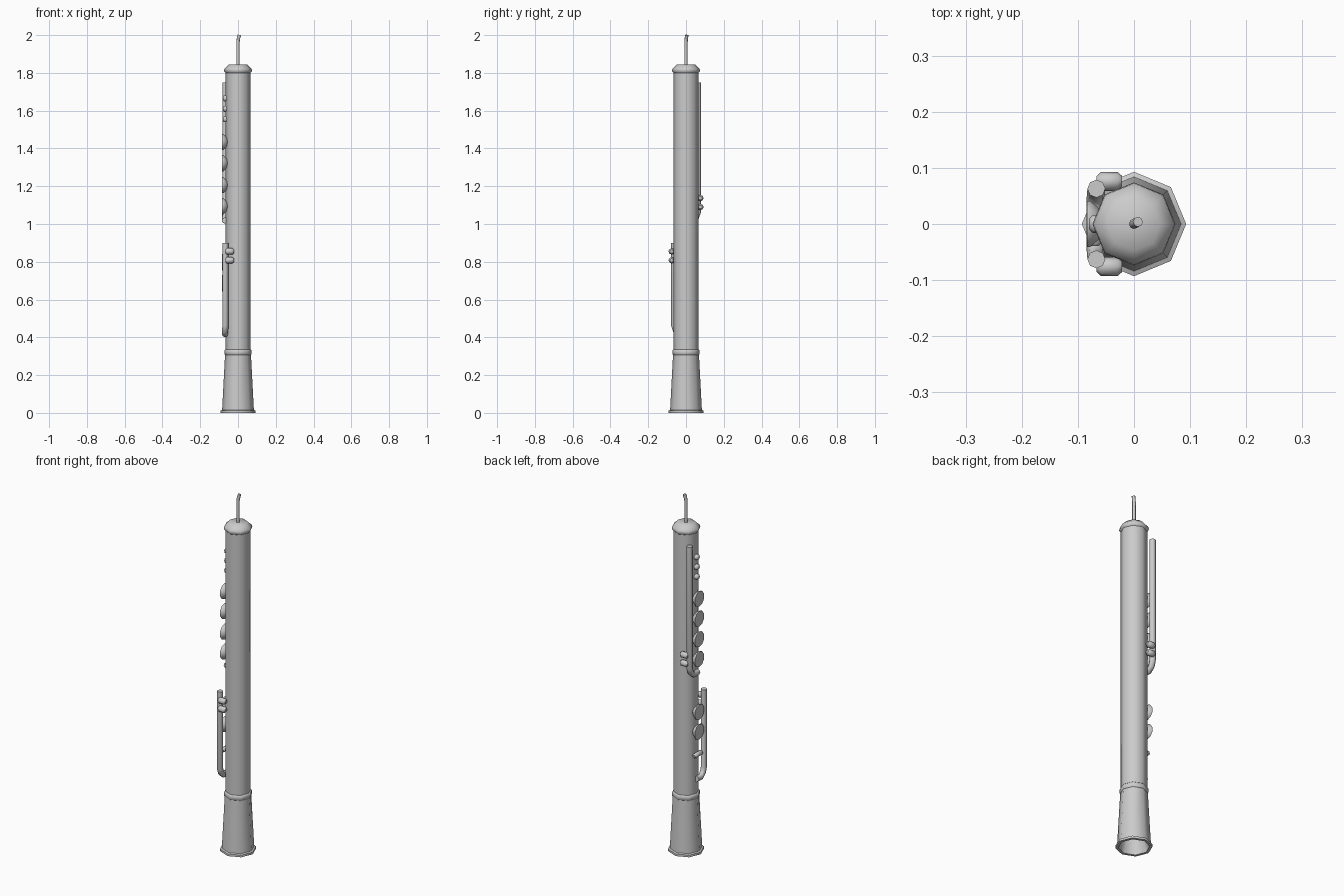
import bpy, math
from mathutils import Vector

if "Cube" in bpy.data.objects:
    bpy.data.objects.remove(bpy.data.objects["Cube"])


def mesh_object(name, verts, faces, smooth=50):
    me = bpy.data.meshes.new(name)
    me.from_pydata(verts, [], faces)
    ob = bpy.data.objects.new(name, me)
    bpy.context.collection.objects.link(ob)
    bpy.ops.object.select_all(action='DESELECT')
    ob.select_set(True)
    bpy.context.view_layer.objects.active = ob
    bpy.ops.object.mode_set(mode='EDIT')
    bpy.ops.mesh.select_all(action='SELECT')
    bpy.ops.mesh.normals_make_consistent(inside=False)
    bpy.ops.object.mode_set(mode='OBJECT')
    bpy.ops.object.shade_smooth_by_angle(angle=math.radians(smooth))
    return ob


def loft(name, rings):
    """Skin a list of equally sized rings and cap both ends."""
    n = len(rings[0])
    verts = [v for r in rings for v in r]
    faces = [list(range(n)), list(range(len(verts) - n, len(verts)))]
    for k in range(len(rings) - 1):
        for i in range(n):
            j = (i + 1) % n
            faces.append([k * n + i, k * n + j, (k + 1) * n + j, (k + 1) * n + i])
    return mesh_object(name, verts, faces)


def lathe(name, profile, axis='Z', origin=(0, 0, 0), sides=8):
    """Turn (radius, height) points about an axis."""
    rot = Vector((0, 0, 1)).rotation_difference(
        {'X': Vector((1, 0, 0)), '-X': Vector((-1, 0, 0)),
         'Y': Vector((0, 1, 0)), 'Z': Vector((0, 0, 1))}[axis])
    rings = []
    for r, h in profile:
        rings.append([rot @ Vector((r * math.cos(math.tau * i / sides),
                                    r * math.sin(math.tau * i / sides), h))
                      + Vector(origin) for i in range(sides)])
    return loft(name, rings)


def tube(name, path, radius, sides=8):
    pts = [Vector(p) for p in path]
    rings = []
    for i, p in enumerate(pts):
        t = (pts[min(i + 1, len(pts) - 1)] - pts[max(i - 1, 0)]).normalized()
        u = t.cross(Vector((1, 0, 0))).normalized()
        w = t.cross(u)
        rings.append([p + radius * (u * math.cos(math.tau * k / sides)
                                    + w * math.sin(math.tau * k / sides))
                      for k in range(sides)])
    return loft(name, rings)


def capsule(name, center, half, r, axis):
    prof = [(r * .55, -half), (r, -half + r * .5), (r, half - r * .5), (r * .55, half)]
    return lathe(name, prof, axis, center)


# Main body, collar and top cap
lathe("body", [(.066, .32), (.066, 1.81)])
lathe("collar", [(.067, .305), (.072, .31), (.072, .33), (.067, .335)])
lathe("cap", [(.066, 1.80), (.074, 1.81), (.072, 1.822), (.047, 1.845)])

# Hollow bell with flared rim
lathe("bell", [(.02, .28), (.078, 0), (.093, 0), (.093, .012), (.084, .016), (.068, .32)])

# Reed tube with bent tip
tube("reed", [(0, 0, 1.84), (0, 0, 1.965), (.003, .002, 1.985), (.007, .004, 2.0)], .009)

# Two key rods, hooked inwards at the lower end
for name, s, top, low in (("upper_rod", 1, 1.75, 1.017), ("lower_rod", -1, .90, .417)):
    y = .063 * s
    tube(name, [(-.067, y, top), (-.067, y, low + .045), (-.068, y * .85, low + .018),
                (-.069, y * .5, low), (-.069, -.006 * s, low + .002)], .016)

# Paired side keys beside each rod
for name, s, heights in (("upper_side_key", 1, (1.09, 1.137)),
                         ("lower_side_key", -1, (.808, .855))):
    for z in heights:
        capsule(name, (-.044, .076 * s, z), .023, .017, 'X')

# Round key pads along the left side
for z in (1.434, 1.322, 1.206, 1.094, .797, .686):
    lathe("key_pad", [(.022, .055), (.043, .078), (.043, .084), (.03, .085)], '-X', (0, 0, z), 10)

# Small buttons near the top and a short cross lever near the bottom
for z in (1.665, 1.61, 1.555):
    lathe("button", [(.016, .055), (.016, .074), (.009, .08)], '-X', (0, 0, z))
capsule("cross_lever", (-.07, -.005, .555), .034, .013, 'Y')
